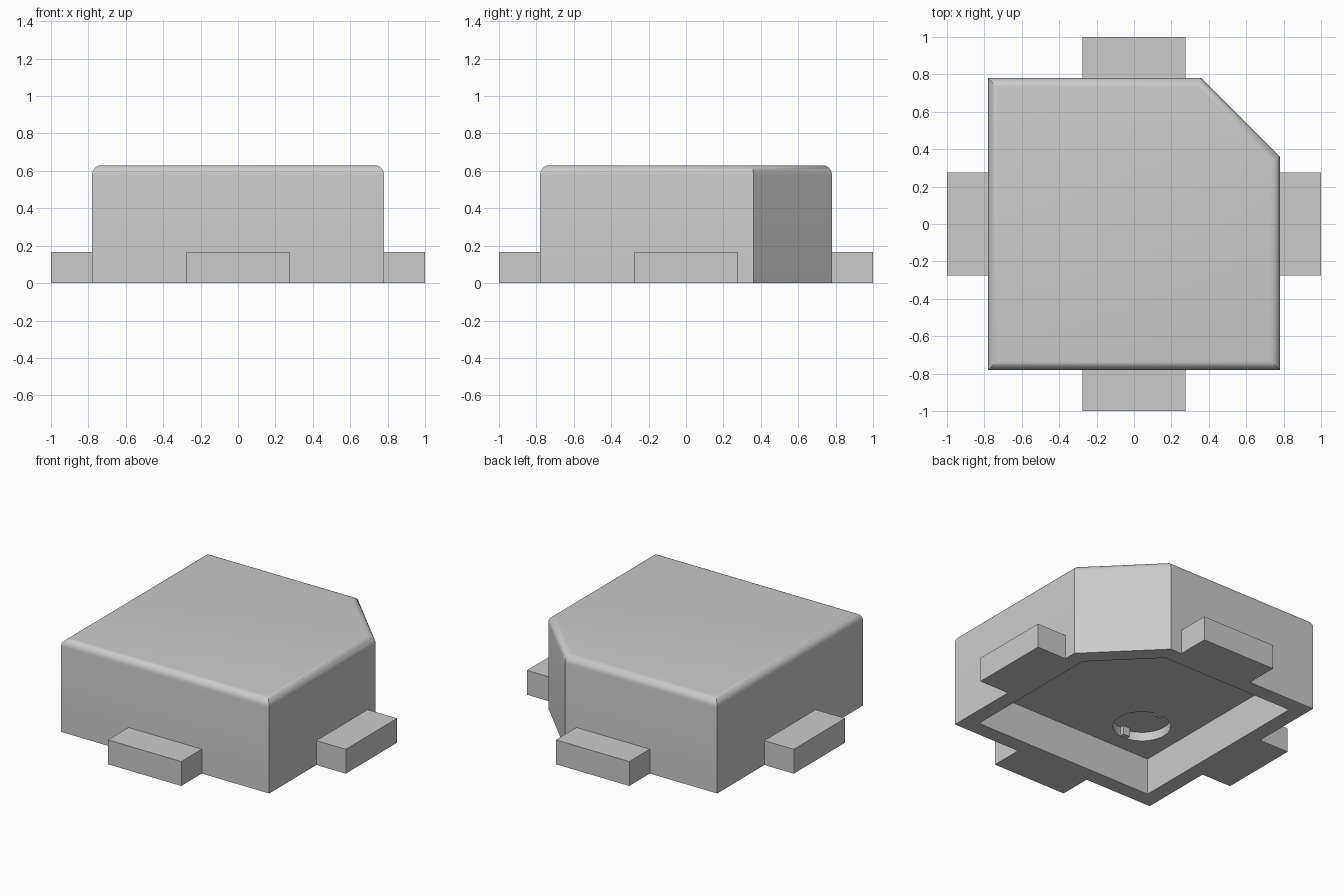
import bpy
import bmesh
from math import radians, pi
from mathutils import Vector

HALF, HEIGHT, CORNER = 0.78, 0.63, 0.42
WALL, CAVITY, RECESS = 0.105, 0.248, 0.06
HOLE = Vector((-0.39, -0.39, 0))
HOLE_R = 0.178

cube = bpy.data.objects.get("Cube")
if cube:
    bpy.data.objects.remove(cube, do_unlink=True)

grey = bpy.data.materials.new("light grey")
grey.use_nodes = True
grey.diffuse_color = (0.6, 0.6, 0.6, 1)
grey.node_tree.nodes["Principled BSDF"].inputs["Base Color"].default_value = (0.6, 0.6, 0.6, 1)


def add_object(name, bm):
    bmesh.ops.recalc_face_normals(bm, faces=bm.faces)
    mesh = bpy.data.meshes.new(name)
    bm.to_mesh(mesh)
    bm.free()
    mesh.materials.append(grey)
    obj = bpy.data.objects.new(name, mesh)
    bpy.context.collection.objects.link(obj)
    return obj


def prism(inset, z0, z1):
    """Square prism with the back left corner cut off, inset evenly."""
    h = HALF - inset
    c = HALF - CORNER - inset * 0.414
    bm = bmesh.new()
    points = [(-h, -h), (h, -h), (h, c), (c, h), (-h, h)]
    base = bm.faces.new([bm.verts.new((x, y, z0)) for x, y in points])
    top = bmesh.ops.extrude_face_region(bm, geom=[base], use_keep_orig=True)["geom"]
    bmesh.ops.translate(bm, verts=[v for v in top if isinstance(v, bmesh.types.BMVert)],
                        vec=(0, 0, z1 - z0))
    return bm


def box(name, low, high):
    bm = bmesh.new()
    bmesh.ops.create_cube(bm, size=1)
    low, high = Vector(low), Vector(high)
    bmesh.ops.scale(bm, verts=bm.verts, vec=high - low)
    bmesh.ops.translate(bm, verts=bm.verts, vec=(low + high) / 2)
    return add_object(name, bm)


def carve(target, cutter):
    mod = target.modifiers.new("carve", "BOOLEAN")
    mod.operation = "DIFFERENCE"
    mod.solver = "EXACT"
    mod.object = cutter
    bpy.context.view_layer.objects.active = target
    bpy.ops.object.modifier_apply(modifier=mod.name)
    bpy.data.objects.remove(cutter, do_unlink=True)


# Body with rounded top rim
bm = prism(0, 0, HEIGHT)
rim = [e for e in bm.edges if all(v.co.z > HEIGHT - 0.01 for v in e.verts)]
bmesh.ops.bevel(bm, geom=rim, offset=0.05, segments=6, profile=0.5, affect="EDGES")
body = add_object("body", bm)

# Cavity underneath
carve(body, add_object("cavity_cutter", prism(WALL, -0.1, CAVITY)))

# Round recess in the cavity ceiling
bm = bmesh.new()
bmesh.ops.create_cone(bm, cap_ends=True, segments=48, radius1=HOLE_R, radius2=HOLE_R, depth=0.2)
bmesh.ops.translate(bm, verts=bm.verts, vec=HOLE + Vector((0, 0, CAVITY + RECESS - 0.1)))
carve(body, add_object("recess_cutter", bm))

bpy.ops.object.select_all(action="DESELECT")
body.select_set(True)
bpy.context.view_layer.objects.active = body
bpy.ops.object.shade_smooth_by_angle(angle=radians(30))

# Small keys on opposite sides of the recess
for side, name in ((-1, "front_key"), (1, "back_key")):
    ys = sorted((HOLE.y + side * 0.145, HOLE.y + side * HOLE_R))
    box(name, (HOLE.x - 0.025, ys[0], CAVITY + 0.001),
        (HOLE.x + 0.025, ys[1], CAVITY + RECESS))

# Mounting tabs, one on each side
for i, name in enumerate(("left_tab", "back_tab", "right_tab", "front_tab")):
    tab = box(name, (HALF, -0.275, 0), (1, 0.275, 0.165))
    tab.rotation_euler.z = i * pi / 2
